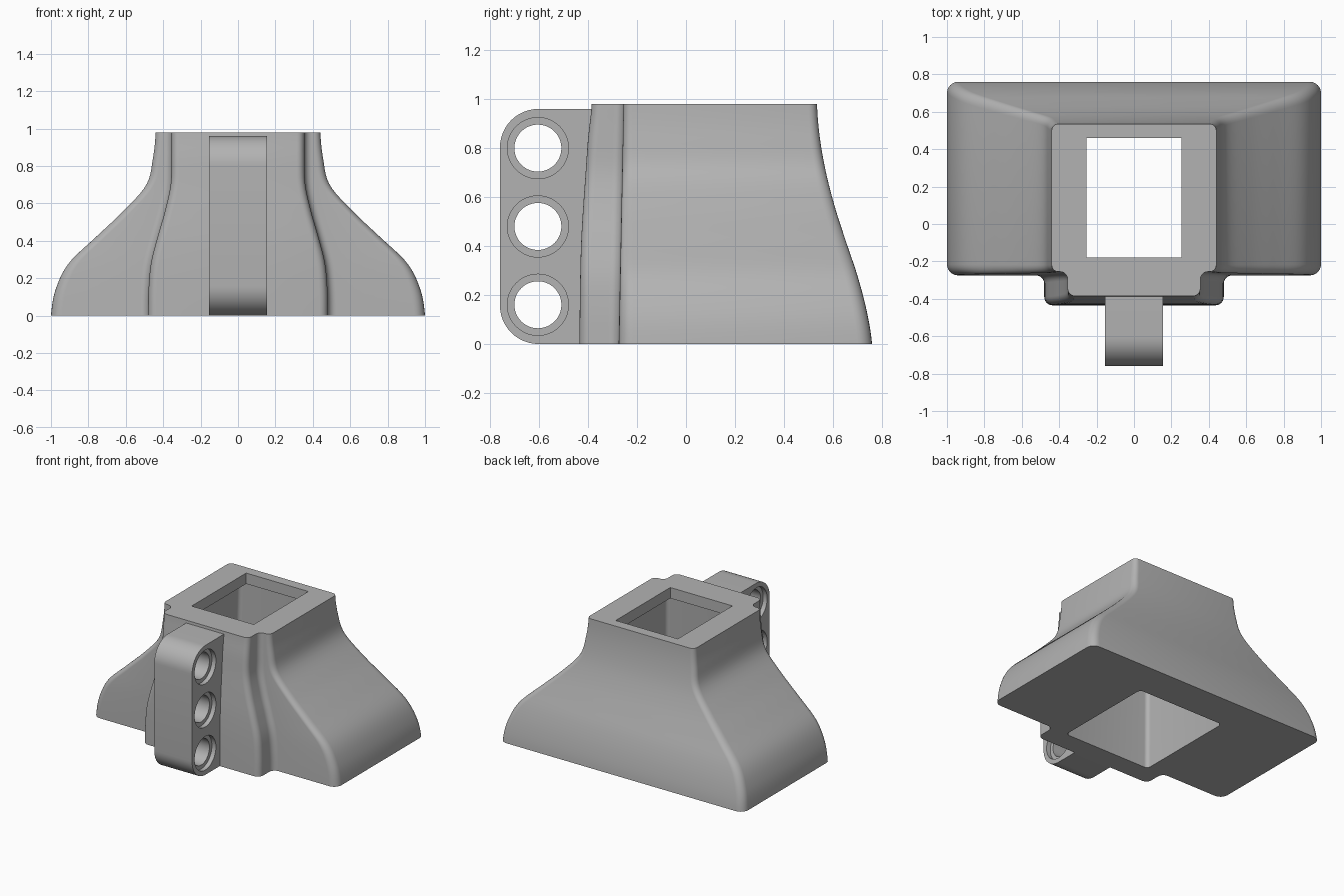
import bpy, bmesh, math
from mathutils import Vector

cube = bpy.data.objects.get("Cube")
if cube:
    bpy.data.objects.remove(cube, do_unlink=True)

grey = bpy.data.materials.new("plain_grey")
grey.use_nodes = True
COLOUR = (0.45, 0.45, 0.45, 1)
grey.diffuse_color = COLOUR
grey.node_tree.nodes["Principled BSDF"].inputs["Base Color"].default_value = COLOUR

HEIGHT = 0.98


def rounded(corners, steps=6):
    """Round each right-angled corner (x, y, radius) of a closed outline."""
    out = []
    for i, (x, y, r) in enumerate(corners):
        p = Vector((x, y))
        if r == 0:
            out.append(p)
            continue
        u = (Vector(corners[i - 1][:2]) - p).normalized()
        v = (Vector(corners[(i + 1) % len(corners)][:2]) - p).normalized()
        c = p + r * (u + v)
        for k in range(steps + 1):
            a = math.pi / 2 * k / steps
            out.append(c - r * (v * math.cos(a) + u * math.sin(a)))
    return out


def box(x, y0, y1, r):
    return rounded([(x, y1, r), (-x, y1, r), (-x, y0, r), (x, y0, r)])


def loft(name, rings):
    """Skin a stack of equal-count rings and cap both ends."""
    bm = bmesh.new()
    rows = [[bm.verts.new(p) for p in ring] for ring in rings]
    n = len(rows[0])
    for a, b in zip(rows, rows[1:]):
        for i in range(n):
            j = (i + 1) % n
            bm.faces.new((a[i], a[j], b[j], b[i]))
    bm.faces.new(rows[0][::-1])
    bm.faces.new(rows[-1])
    bmesh.ops.recalc_face_normals(bm, faces=bm.faces)
    mesh = bpy.data.meshes.new(name)
    bm.to_mesh(mesh)
    bm.free()
    mesh.materials.append(grey)
    obj = bpy.data.objects.new(name, mesh)
    bpy.context.collection.objects.link(obj)
    return obj


def prism(name, low, high, z0, z1):
    return loft(name, [[(p.x, p.y, z0) for p in low], [(p.x, p.y, z1) for p in high]])


def select(obj):
    bpy.ops.object.select_all(action='DESELECT')
    obj.select_set(True)
    bpy.context.view_layer.objects.active = obj


def cut(obj, cutters):
    select(obj)
    for c in cutters:
        mod = obj.modifiers.new("cut", 'BOOLEAN')
        mod.operation = 'DIFFERENCE'
        mod.solver = 'EXACT'
        mod.object = c
        bpy.ops.object.modifier_apply(modifier=mod.name)
    for c in cutters:
        bpy.data.objects.remove(c, do_unlink=True)


def smooth(obj):
    select(obj)
    bpy.ops.object.shade_smooth_by_angle(angle=math.radians(30))


def spline(keys, t):
    """Smooth curve through evenly spaced keys, t from 0 to 1."""
    last = len(keys) - 1
    i = min(int(t * last), last - 1)
    f = t * last - i
    a, b = keys[i], keys[i + 1]
    m0 = (b - keys[max(i - 1, 0)]) / 2
    m1 = (keys[min(i + 2, last)] - a) / 2
    return ((2 * f**3 - 3 * f**2 + 1) * a + (f**3 - 2 * f**2 + f) * m0
            + (3 * f**2 - 2 * f**3) * b + (f**3 - f**2) * m1)


# Flared body: width, back, front step width and front depth by height
WIDTH = [1.0, 0.975, 0.905, 0.76, 0.612, 0.49, 0.455, 0.44]
BACK = [0.76, 0.737, 0.70, 0.653, 0.608, 0.572, 0.547, 0.535]
STEP = [0.48, 0.478, 0.465, 0.43, 0.39, 0.36, 0.355, 0.355]
FRONT = [-0.435, -0.434, -0.432, -0.428, -0.42, -0.41, -0.40, -0.385]

LEVELS = 36
rings = []
for k in range(LEVELS + 1):
    t = k / LEVELS
    w, b, s, f = (spline(keys, t) for keys in (WIDTH, BACK, STEP, FRONT))
    shoulder = -0.275 + 0.02 * t
    r = 0.06 - 0.025 * t
    q = 0.045 - 0.005 * t
    outline = rounded([(w, b, r), (-w, b, r), (-w, shoulder, r), (-s, shoulder, q),
                       (-s, f, q), (s, f, q), (s, shoulder, q), (w, shoulder, r)])
    rings.append([(p.x, p.y, HEIGHT * t) for p in outline])
body = loft("flared_body", rings)

# Hollow chamber below, narrower square opening through the rim
chamber = prism("chamber_cutter", box(0.358, -0.285, 0.49, 0.03),
                box(0.325, -0.24, 0.485, 0.03), -0.02, 0.90)
opening = prism("opening_cutter", box(0.255, -0.18, 0.46, 0),
                box(0.255, -0.18, 0.46, 0), 0.8, 1.1)
cut(body, [chamber, opening])
smooth(body)

# Front mounting tab with rounded nose
TAB = 0.155
side = rounded([(-0.33, 0, 0), (-0.33, 0.96, 0), (-0.76, 0.96, 0.157),
                (-0.76, 0, 0.157)], 12)
tab = loft("mounting_tab", [[(x, p.x, p.y) for p in side] for x in (-TAB, TAB)])


def drill(z, radius, x0, x1, n=48):
    ring = [(-0.605 + radius * math.cos(math.tau * i / n),
             z + radius * math.sin(math.tau * i / n)) for i in range(n)]
    return loft("drill_cutter", [[(x, y, h) for y, h in ring] for x in (x0, x1)])


# Three through holes, countersunk on both sides
drills = []
for z in (0.16, 0.48, 0.80):
    drills.append(drill(z, 0.096, -0.3, 0.3))
    for sign in (-1, 1):
        drills.append(drill(z, 0.125, sign * (TAB - 0.033), sign * 0.3))
cut(tab, drills)
smooth(tab)
